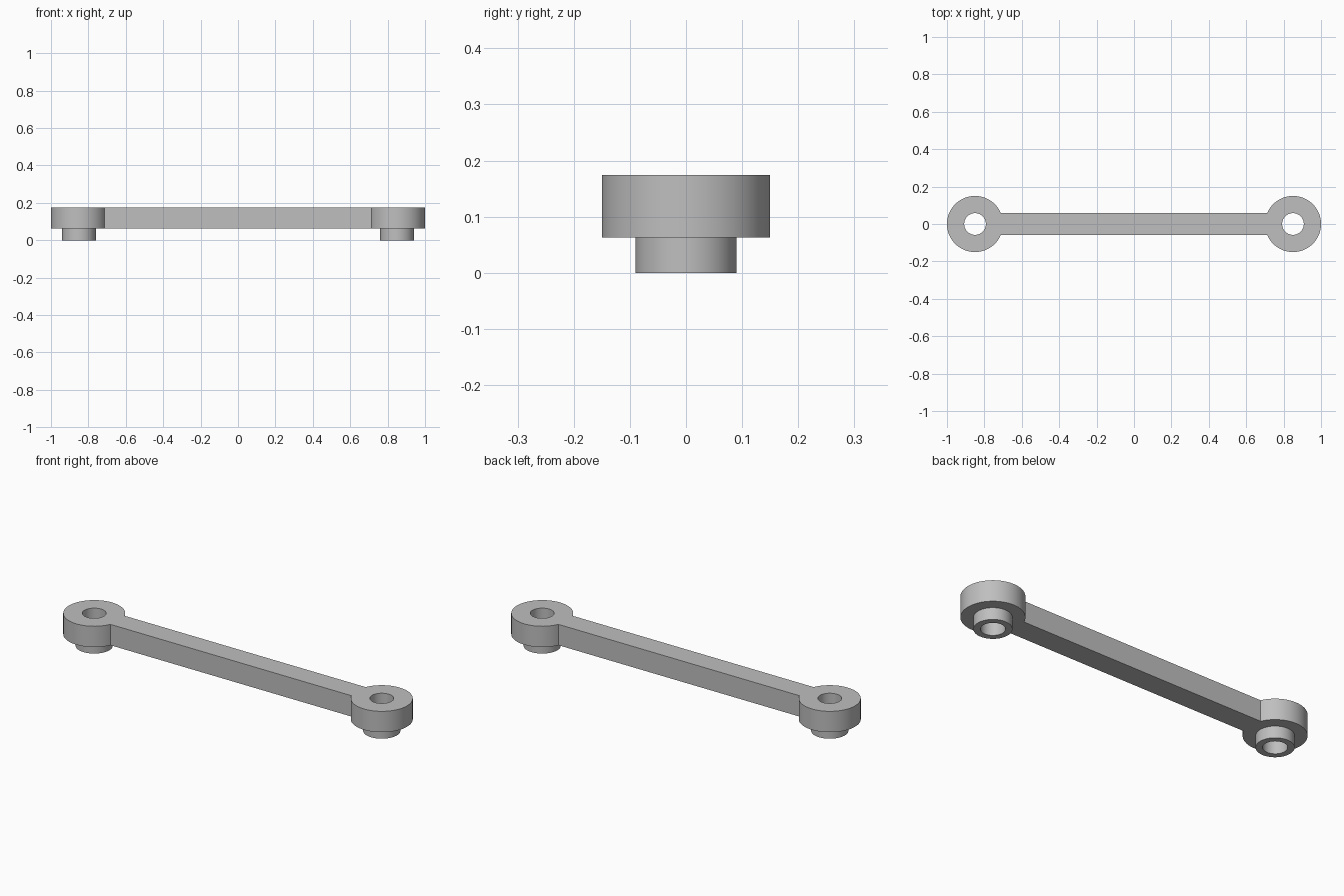
import bpy
import bmesh
from math import asin, cos, sin, pi, radians

cube = bpy.data.objects.get("Cube")
if cube:
    bpy.data.objects.remove(cube)

# Main dimensions
CENTRE, EYE_R, COLLAR_R, HOLE_R = 0.85, 0.15, 0.09, 0.058
BAR_HALF, SHOULDER_Z, TOP_Z = 0.06, 0.0625, 0.174
JOIN_STEPS, RIM_STEPS = 8, 64

steel = bpy.data.materials.new("light_grey_metal")
steel.use_nodes = True
grey = (0.52, 0.52, 0.52, 1)
steel.diffuse_color = grey
steel.node_tree.nodes["Principled BSDF"].inputs["Base Color"].default_value = grey

# Closed section of an eye: hole, collar, shoulder, outer wall, top
SECTION = [(HOLE_R, 0), (COLLAR_R, 0), (COLLAR_R, SHOULDER_Z),
           (EYE_R, SHOULDER_Z), (EYE_R, TOP_Z), (HOLE_R, TOP_Z)]
OUTER_WALL = 3


def add_eye(bm, side):
    """Revolve one eye, open where the bar meets it; return the joint arcs."""
    half = asin(BAR_HALF / EYE_R)
    facing = pi if side > 0 else 0
    angles = [-half + 2 * half * i / JOIN_STEPS for i in range(JOIN_STEPS)]
    angles += [half + 2 * (pi - half) * i / RIM_STEPS for i in range(RIM_STEPS)]
    rings = [[bm.verts.new((side * CENTRE + r * cos(a + facing), r * sin(a + facing), z))
              for r, z in SECTION] for a in angles]
    count = len(SECTION)
    for i, ring in enumerate(rings):
        after = rings[(i + 1) % len(rings)]
        for k in range(count):
            if k == OUTER_WALL and i < JOIN_STEPS:
                continue
            n = (k + 1) % count
            bm.faces.new((ring[k], after[k], after[n], ring[n]))
    joint = rings[:JOIN_STEPS + 1]
    return [v[OUTER_WALL] for v in joint], [v[OUTER_WALL + 1] for v in joint]


# Two eyes joined by a straight bar
bm = bmesh.new()
right_low, right_high = add_eye(bm, -1)
left_low, left_high = add_eye(bm, 1)
bm.faces.new(right_high + left_high)
bm.faces.new(right_low + left_low)
for a, b in ((0, -1), (-1, 0)):
    bm.faces.new((right_low[a], left_low[b], left_high[b], right_high[a]))
bmesh.ops.recalc_face_normals(bm, faces=bm.faces)

mesh = bpy.data.meshes.new("link_arm")
bm.to_mesh(mesh)
bm.free()
mesh.materials.append(steel)
link = bpy.data.objects.new("link_arm", mesh)
bpy.context.collection.objects.link(link)

# Smooth round walls, sharp rims
bpy.ops.object.select_all(action="DESELECT")
link.select_set(True)
bpy.context.view_layer.objects.active = link
bpy.ops.object.shade_smooth_by_angle(angle=radians(30))
